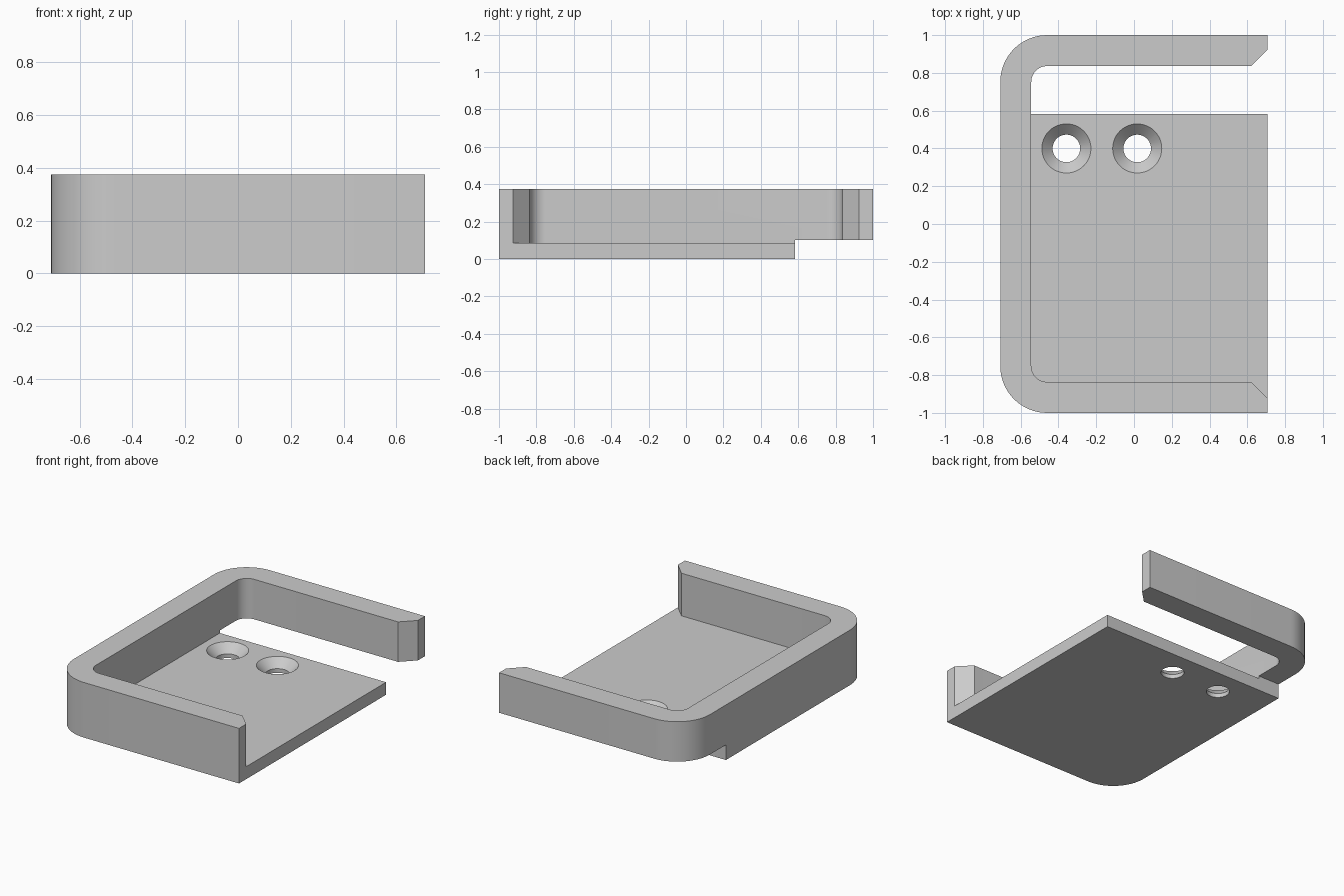
import bpy, bmesh, math
from mathutils import Vector

cube = bpy.data.objects.get("Cube")
if cube:
    bpy.data.objects.remove(cube, do_unlink=True)

HX, HY, TOP = 0.708, 1.0, 0.375        # half width, half depth, rim height
WALL, FLOOR = 0.164, 0.085             # wall and floor thickness
CX, CY, R = -0.46, 0.752, 0.248        # corner centre and outer radius
FLOOR_END, ARM_BASE = 0.582, 0.103     # back edge of floor, underside of back arm
CHAMFER = 0.088

grey = bpy.data.materials.new("light grey")
grey.use_nodes = True
grey.diffuse_color = (0.6, 0.6, 0.6, 1)
grey.node_tree.nodes["Principled BSDF"].inputs["Base Color"].default_value = (0.6, 0.6, 0.6, 1)


def make_object(name, bm):
    bmesh.ops.recalc_face_normals(bm, faces=bm.faces)
    mesh = bpy.data.meshes.new(name)
    bm.to_mesh(mesh)
    bm.free()
    mesh.materials.append(grey)
    obj = bpy.data.objects.new(name, mesh)
    bpy.context.collection.objects.link(obj)
    return obj


def prism(name, outline, z0, z1):
    bm = bmesh.new()
    face = bm.faces.new([bm.verts.new((x, y, z0)) for x, y in outline])
    up = bmesh.ops.extrude_face_region(bm, geom=[face])["geom"]
    bmesh.ops.translate(bm, vec=(0, 0, z1 - z0),
                        verts=[v for v in up if isinstance(v, bmesh.types.BMVert)])
    return make_object(name, bm)


def lathe(name, profile, x, y, sides=48):
    bm = bmesh.new()
    rings = [[bm.verts.new((x + r * math.cos(math.tau * i / sides),
                            y + r * math.sin(math.tau * i / sides), z))
              for i in range(sides)] for r, z in profile]
    for a, b in zip(rings, rings[1:]):
        for i in range(sides):
            j = (i + 1) % sides
            bm.faces.new((a[i], a[j], b[j], b[i]))
    bm.faces.new(rings[0])
    bm.faces.new(rings[-1])
    return make_object(name, bm)


def d_outline(radius, right_end, steps=16):
    """Outline with two rounded left corners, mirrored front to back."""
    half = list(right_end)
    for i in range(steps + 1):
        a = math.pi / 2 * (1 + i / steps)
        half.append((CX + radius * math.cos(a), CY + radius * math.sin(a)))
    return half + [(x, -y) for x, y in reversed(half)]


# Solid block with rounded left corners
holder = prism("bracket_holder", d_outline(R, [(HX, HY)]), 0, TOP)

# Pocket with flared ends at the open side
inner, flare = HY - WALL, CHAMFER + 0.05
pocket = prism("pocket_cutter", d_outline(
    R - WALL, [(HX - CHAMFER + flare, inner + flare), (HX - CHAMFER, inner)]),
    FLOOR, TOP + 0.2)

# Space under the back arm
notch = prism("arm_gap_cutter", [(-1, FLOOR_END), (1, FLOOR_END), (1, 1.2), (-1, 1.2)],
              -0.2, ARM_BASE)

# Countersunk screw holes
hole, sink = 0.073, 0.13
profile = [(hole, -0.1), (hole, FLOOR - (sink - hole)), (sink, FLOOR), (sink, FLOOR + 0.05)]
holes = [lathe("screw_hole_cutter", profile, x, 0.4) for x in (-0.358, 0.017)]

bpy.context.view_layer.objects.active = holder
for cutter in [pocket, notch] + holes:
    mod = holder.modifiers.new("cut", "BOOLEAN")
    mod.operation = "DIFFERENCE"
    mod.solver = "EXACT"
    mod.object = cutter
    bpy.ops.object.modifier_apply(modifier=mod.name)
    bpy.data.objects.remove(cutter, do_unlink=True)

# Smooth curves, crisp edges
for o in bpy.context.selected_objects:
    o.select_set(False)
holder.select_set(True)
bpy.ops.object.shade_smooth_by_angle(angle=math.radians(30))
